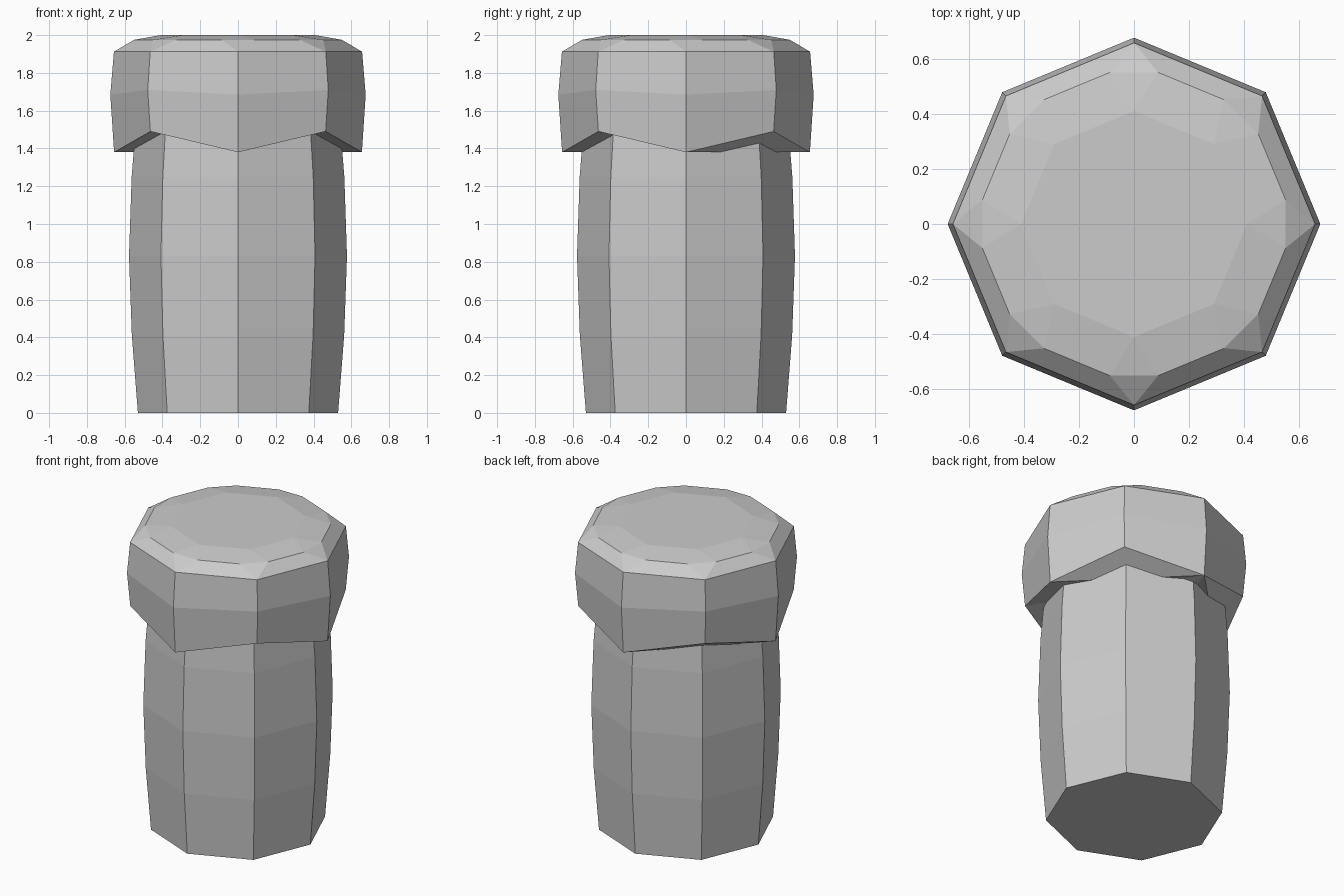
import bpy, bmesh
from math import cos, sin, radians

if "Cube" in bpy.data.objects:
    bpy.data.objects.remove(bpy.data.objects["Cube"])


def ring(bm, pts):
    # pts: (radius, angle in degrees, z)
    return [bm.verts.new((r * cos(radians(a)), r * sin(radians(a)), z)) for r, a, z in pts]


def octagon(bm, r, z_axis, z_diag=None):
    z_diag = z_axis if z_diag is None else z_diag
    return ring(bm, [(r, 45 * i, z_diag if i % 2 else z_axis) for i in range(8)])


def bridge(bm, a, b):
    n = len(a)
    for i in range(n):
        j = (i + 1) % n
        bm.faces.new((a[i], a[j], b[j], b[i]))


def finish(bm, name):
    bmesh.ops.recalc_face_normals(bm, faces=bm.faces[:])
    mesh = bpy.data.meshes.new(name)
    bm.to_mesh(mesh)
    bm.free()
    obj = bpy.data.objects.new(name, mesh)
    bpy.context.collection.objects.link(obj)


# Bulging octagonal post, its top hidden inside the cap
bm = bmesh.new()
rows = [octagon(bm, r, z) for r, z in
        [(0.53, 0), (0.562, 0.41), (0.577, 0.83), (0.563, 1.25), (0.53, 1.66)]]
for lo, hi in zip(rows, rows[1:]):
    bridge(bm, lo, hi)
bm.faces.new(rows[0][::-1])
bm.faces.new(rows[-1])
finish(bm, "post")

# Octagonal cap with a zigzag lower rim and a faceted, chamfered top
bm = bmesh.new()
rim = octagon(bm, 0.656, 1.38, 1.49)
belly = octagon(bm, 0.676, 1.685, 1.71)
shoulder = octagon(bm, 0.657, 1.912)
bevel = ring(bm, [(0.557, 45 * i + s, 1.975) for i in range(8) for s in (-9, 9)])
crown = octagon(bm, 0.41, 2.0)
bridge(bm, rim, belly)
bridge(bm, belly, shoulder)
for i in range(8):
    j = (i + 1) % 8
    a, b, c = bevel[2 * i], bevel[2 * i + 1], bevel[2 * j]
    bm.faces.new((shoulder[i], b, a))
    bm.faces.new((shoulder[i], shoulder[j], c, b))
    bm.faces.new((a, b, crown[i]))
    bm.faces.new((b, c, crown[j], crown[i]))
bm.faces.new(crown)

# Underside, fanned from the back rim corner
for i in range(3, 9):
    bm.faces.new((rim[2], rim[(i + 1) % 8], rim[i % 8]))
finish(bm, "cap")
